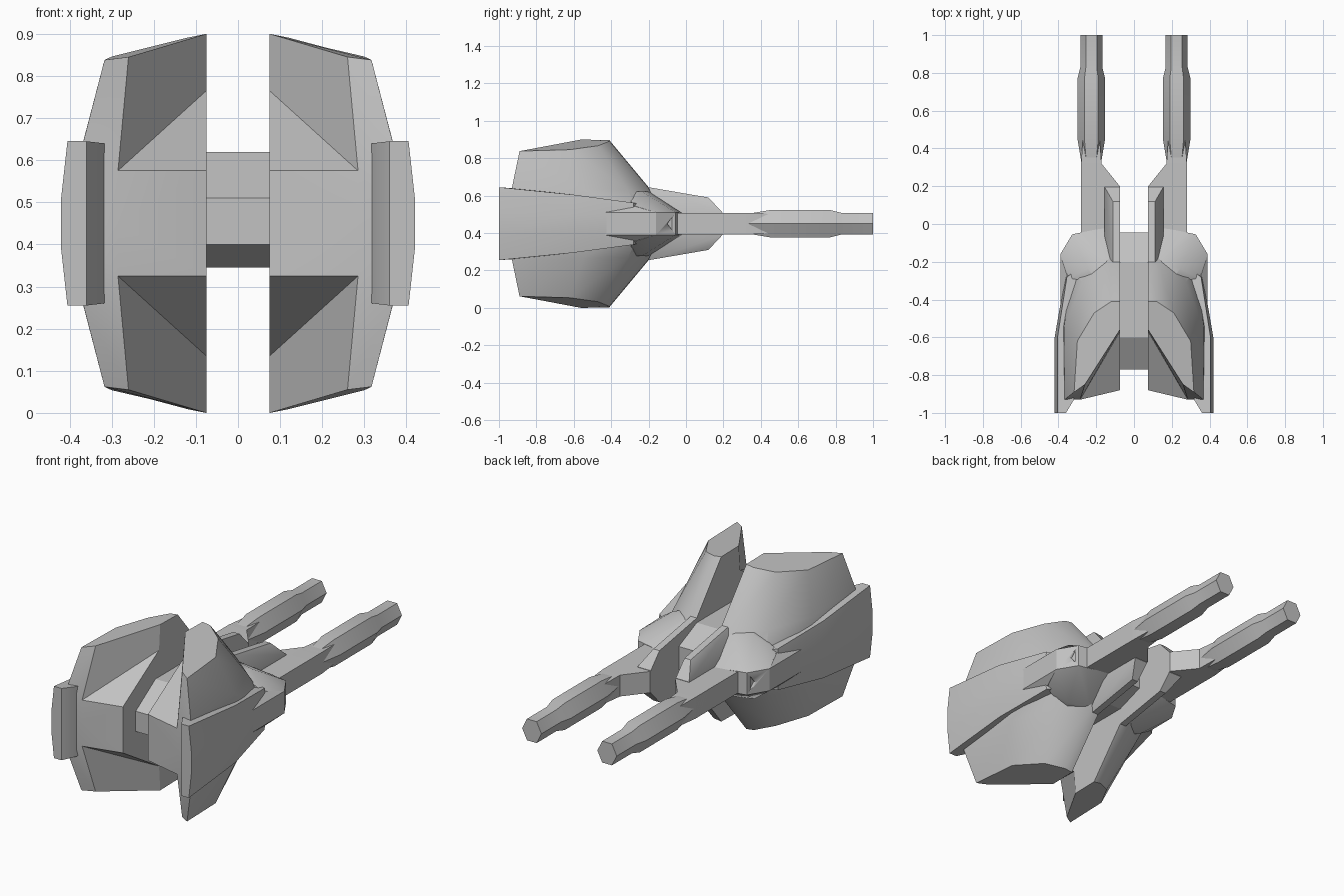
import bpy, bmesh, math
from mathutils import Vector

cube = bpy.data.objects.get("Cube")
if cube:
    bpy.data.objects.remove(cube, do_unlink=True)

MID = 0.45  # height of the horizontal symmetry plane

grey = bpy.data.materials.new("hull_grey")
grey.use_nodes = True
grey.diffuse_color = (0.54, 0.54, 0.54, 1)
grey.node_tree.nodes["Principled BSDF"].inputs["Base Color"].default_value = (0.54, 0.54, 0.54, 1)


def finish(name, bm, mirror=True, angle=30):
    """Turn a bmesh into a shaded object, mirrored left to right."""
    bmesh.ops.remove_doubles(bm, verts=bm.verts, dist=0.0005)
    bmesh.ops.recalc_face_normals(bm, faces=bm.faces)
    mesh = bpy.data.meshes.new(name)
    bm.to_mesh(mesh)
    bm.free()
    mesh.materials.append(grey)
    ob = bpy.data.objects.new(name, mesh)
    ob.location.z = MID
    bpy.context.collection.objects.link(ob)
    bpy.ops.object.select_all(action='DESELECT')
    ob.select_set(True)
    bpy.context.view_layer.objects.active = ob
    bpy.ops.object.shade_smooth_by_angle(angle=math.radians(angle))
    if mirror:
        mod = ob.modifiers.new("left_right", 'MIRROR')
        mod.use_mirror_merge = False
    return ob


def solid(name, points, mirror=True):
    """Convex part from its upper corners, repeated below the mid plane."""
    bm = bmesh.new()
    for x, y, h in points:
        for s in (1, -1):
            bm.verts.new((x, y, h * s))
    res = bmesh.ops.convex_hull(bm, input=bm.verts)
    junk = {g for g in res["geom_interior"] + res["geom_unused"] if isinstance(g, bmesh.types.BMVert)}
    bmesh.ops.delete(bm, geom=list(junk), context='VERTS')
    bmesh.ops.dissolve_limit(bm, angle_limit=0.02, verts=bm.verts, edges=bm.edges)
    return finish(name, bm, mirror)


# Main hull shell: named corners of the upper half
P = {
    # flat cap on top of the fin
    "cap_in_back": (0.075, -0.41, 0.447), "cap_in": (0.075, -0.56, 0.45),
    "cap_front": (0.26, -0.85, 0.395), "cap_corner": (0.317, -0.89, 0.388),
    "cap_side": (0.30, -0.62, 0.396), "cap_turn": (0.21, -0.47, 0.417),
    "cap_back": (0.12, -0.41, 0.441),
    # shoulder line
    "sh_front": (0.367, -0.93, 0.195), "sh_side": (0.37, -0.55, 0.185),
    "sh_turn": (0.275, -0.31, 0.18), "sh_back": (0.13, -0.20, 0.19), "sh_in": (0.075, -0.20, 0.195),
    # intake notch
    "ramp_top": (0.075, -0.57, 0.315), "lip_out": (0.285, -0.93, 0.125), "lip_in": (0.075, -0.88, 0.125),
    # mid plane
    "m_in": (0.075, -0.88, 0), "m_lip": (0.285, -0.93, 0), "m_front": (0.38, -0.93, 0),
    "m_side": (0.385, -0.52, 0), "m_turn": (0.33, -0.22, 0), "m_back": (0.16, -0.10, 0),
    "m_end": (0.075, -0.10, 0),
}
FACES = [
    "cap_in_back cap_in cap_front cap_corner cap_side cap_turn cap_back",
    "cap_in ramp_top lip_out cap_front", "ramp_top lip_in lip_out",
    "cap_front lip_out sh_front cap_corner", "lip_out m_lip m_front sh_front",
    "lip_in m_in m_lip lip_out",
    "cap_corner sh_front sh_side cap_side", "cap_side sh_side sh_turn cap_turn",
    "cap_turn sh_turn sh_back cap_back", "cap_back sh_back sh_in cap_in_back",
    "sh_front m_front m_side sh_side", "sh_side m_side m_turn sh_turn",
    "sh_turn m_turn m_back sh_back", "sh_back m_back m_end sh_in",
    "cap_in_back sh_in m_end m_in lip_in ramp_top cap_in",
]
bm = bmesh.new()
for s in (1, -1):
    v = {k: bm.verts.new((x, y, h * s)) for k, (x, y, h) in P.items()}
    for f in FACES:
        bm.faces.new([v[k] for k in f.split()])
finish("hull", bm)

# Side armour plate, thinning towards the gun mount
solid("side_plate", [
    (0.36, -1, 0.195), (0.405, -1, 0.195), (0.42, -1, 0.06), (0.318, -0.93, 0.19),
    (0.405, -0.60, 0.155), (0.42, -0.60, 0.05), (0.355, -0.28, 0.112),
    (0.365, -0.28, 0.05), (0.24, -0.20, 0.09), (0.30, -0.60, 0.15)])

# Straight-sided ridge that emerges from the plate and runs into the mount
solid("mount_ridge", [(0.39, -0.50, 0.06), (0.39, -0.16, 0.06), (0.352, -0.28, 0.095),
                      (0.25, -0.20, 0.09), (0.30, -0.50, 0.06)])

# Gun mount sloping down to the deck, with a small triangular socket in its bevel
mount = solid("gun_mount", [
    (0.39, -0.16, 0.06), (0.327, -0.055, 0.06), (0.28, -0.045, 0.06), (0.16, -0.02, 0.056),
    (0.245, -0.235, 0.172), (0.20, -0.30, 0.172), (0.13, -0.20, 0.172),
    (0.345, -0.29, 0.10), (0.075, -0.05, 0.056)])
socket = solid("socket_cutter", [(0.365, -0.10, 0), (0.35, -0.065, 0.036),
                                 (0.332, -0.075, 0.034), (0.338, -0.10, 0)], mirror=False)
socket.hide_render = True
socket.hide_viewport = True
cut = mount.modifiers.new("socket", 'BOOLEAN')
cut.operation = 'DIFFERENCE'
cut.object = socket
cut.solver = 'EXACT'
mount.modifiers.move(len(mount.modifiers) - 1, 0)

# Flat deck joining hull, prong and gun
solid("rear_deck", [(0.075, -0.25, 0.058), (0.075, 0.20, 0.058), (0.16, 0.285, 0.058),
                    (0.172, 0.32, 0.058), (0.28, 0.32, 0.058), (0.28, -0.15, 0.058)])

# Gun arm whose corners run out as spikes along the barrel
solid("gun_arm", [(0.172, 0.20, 0.058), (0.28, 0.20, 0.058), (0.172, 0.32, 0.058),
                  (0.28, 0.32, 0.058), (0.182, 0.46, 0.052), (0.27, 0.46, 0.052)])

# Inner prong
solid("inner_prong", [(0.075, -0.20, 0.195), (0.112, -0.20, 0.195), (0.075, 0.12, 0.14),
                      (0.112, 0.12, 0.14), (0.075, 0.195, 0.06), (0.155, 0.195, 0.06),
                      (0.155, -0.20, 0.10)])

# Six-sided gun barrel, lofted along y
bm = bmesh.new()
rings = []
for y, r in ((0.30, 0.048), (0.45, 0.073), (0.77, 0.073), (0.83, 0.058), (1.0, 0.058)):
    ring = []
    for i in range(6):
        a = math.tau * i / 6
        ring.append(bm.verts.new((0.226 + r * math.cos(a), y, r * math.sin(a) / 0.866)))
    rings.append(ring)
for a, b in zip(rings, rings[1:]):
    for i in range(6):
        j = (i + 1) % 6
        bm.faces.new((a[i], a[j], b[j], b[i]))
bm.faces.new(rings[0])
bm.faces.new(rings[-1])
finish("gun_barrel", bm, angle=20)

# Centre body between the two halves, an extruded side profile
profile = [(-0.77, 0.06), (-0.60, 0.17), (-0.20, 0.17), (-0.045, 0.10),
           (-0.045, -0.05), (-0.20, -0.105), (-0.65, -0.105), (-0.77, -0.05)]
bm = bmesh.new()
face = bm.faces.new([bm.verts.new((-0.076, y, h)) for y, h in profile])
side = bmesh.ops.extrude_face_region(bm, geom=[face])["geom"]
bmesh.ops.translate(bm, vec=Vector((0.152, 0, 0)),
                    verts=[g for g in side if isinstance(g, bmesh.types.BMVert)])
finish("centre_body", bm, mirror=False, angle=15)
